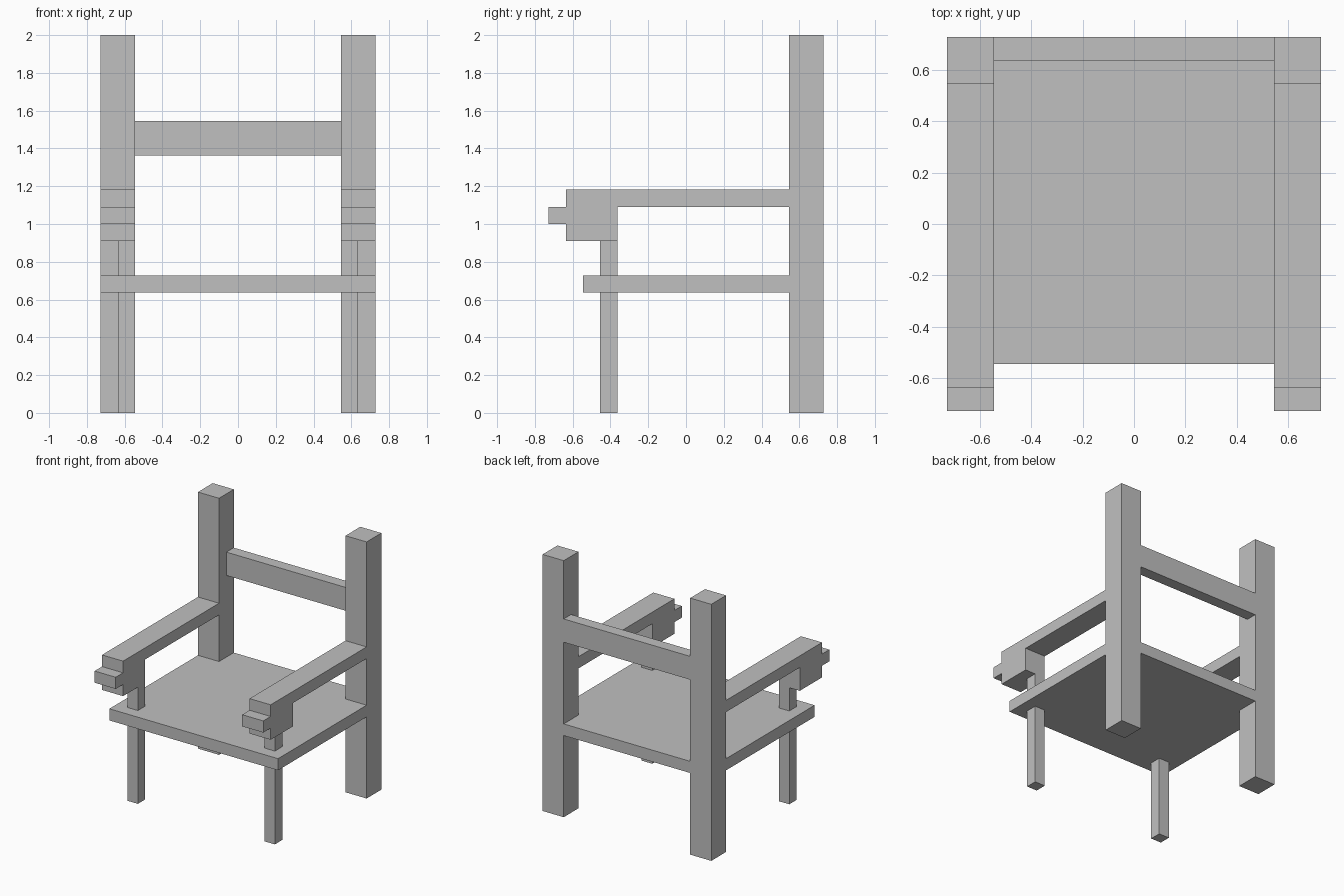
import bpy
import bmesh
from mathutils import Vector

if "Cube" in bpy.data.objects:
    bpy.data.objects.remove(bpy.data.objects["Cube"], do_unlink=True)

U = 1 / 11  # building module; the chair is 22 modules tall

grey = bpy.data.materials.new("plain_grey")
grey.use_nodes = True
colour = (0.53, 0.53, 0.53, 1)
grey.diffuse_color = colour
grey.node_tree.nodes["Principled BSDF"].inputs["Base Color"].default_value = colour


def extrude(name, outline, direction):
    """Extrude a flat outline (in modules) along a direction."""
    bm = bmesh.new()
    face = bm.faces.new([bm.verts.new(Vector(p) * U) for p in outline])
    result = bmesh.ops.extrude_face_region(bm, geom=[face])
    moved = [g for g in result["geom"] if isinstance(g, bmesh.types.BMVert)]
    bmesh.ops.translate(bm, verts=moved, vec=Vector(direction) * U)
    bmesh.ops.recalc_face_normals(bm, faces=bm.faces)
    mesh = bpy.data.meshes.new(name)
    bm.to_mesh(mesh)
    bm.free()
    mesh.materials.append(grey)
    obj = bpy.data.objects.new(name, mesh)
    bpy.context.collection.objects.link(obj)
    return obj


def box(name, x, y, z):
    base = [(x[0], y[0], z[0]), (x[1], y[0], z[0]),
            (x[1], y[1], z[0]), (x[0], y[1], z[0])]
    return extrude(name, base, (0, 0, z[1] - z[0]))


# Seat board, notched around the back posts
seat_outline = [(-8, -6), (8, -6), (8, 6), (6, 6), (6, 8), (-6, 8), (-6, 6), (-8, 6)]
extrude("seat", [(x, y, 7) for x, y in seat_outline], (0, 0, 1))

# Back rail, flush with the rear of the posts
box("back_rail", (-6, 6), (7, 8), (15, 17))

# Side profile of an armrest with its stepped front block
arm_profile = [(6, 12), (6, 13), (-7, 13), (-7, 12), (-8, 12), (-8, 11),
               (-7, 11), (-7, 10), (-4, 10), (-4, 12)]

for side, s in (("left", 1), ("right", -1)):
    outer = sorted((6 * s, 8 * s))
    inner = sorted((6 * s, 7 * s))
    box(f"{side}_back_post", outer, (6, 8), (0, 22))
    # Front leg below the seat, and the arm support above it
    box(f"{side}_front_leg", inner, (-5, -4), (0, 7))
    box(f"{side}_arm_support", inner, (-5, -4), (8, 10))
    extrude(f"{side}_armrest", [(outer[0], y, z) for y, z in arm_profile], (2, 0, 0))
